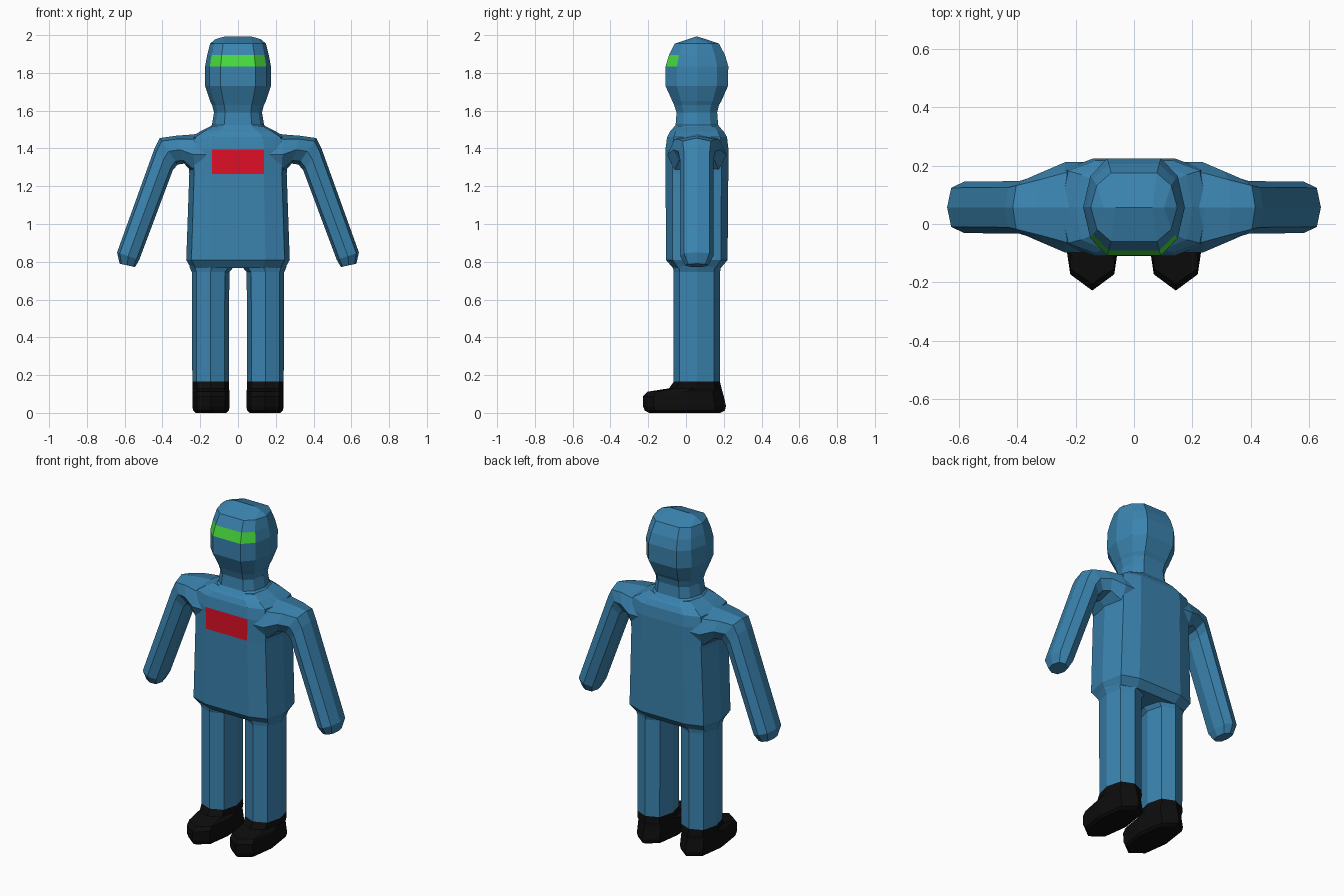
import bpy, bmesh

if "Cube" in bpy.data.objects:
    bpy.data.objects.remove(bpy.data.objects["Cube"])

CY = 0.057  # depth centre of the body


def material(name, rgb):
    m = bpy.data.materials.new(name)
    m.diffuse_color = (*rgb, 1)
    m.use_nodes = True
    m.node_tree.nodes["Principled BSDF"].inputs["Base Color"].default_value = m.diffuse_color
    return m


BLUE = material("blue suit", (0.043, 0.228, 0.43))
GREEN = material("green visor", (0.062, 0.70, 0.045))
RED = material("red chest panel", (0.74, 0.005, 0.02))
BLACK = material("black boots", (0.004, 0.004, 0.004))


def loft(name, rings, mats, accent=None, cap_top=True):
    """Skin a list of rings; accent(row, column) picks faces for the second material."""
    bm = bmesh.new()
    vs = [[bm.verts.new(p) for p in r] for r in rings]
    n = len(rings[0])
    for i in range(len(vs) - 1):
        for j in range(n):
            k = (j + 1) % n
            f = bm.faces.new((vs[i][j], vs[i][k], vs[i + 1][k], vs[i + 1][j]))
            if accent and accent(i, j):
                f.material_index = 1
    bm.faces.new(vs[0])
    if cap_top:
        bm.faces.new(vs[-1])
    bmesh.ops.remove_doubles(bm, verts=bm.verts, dist=1e-4)
    bmesh.ops.recalc_face_normals(bm, faces=bm.faces)
    me = bpy.data.meshes.new(name)
    bm.to_mesh(me)
    bm.free()
    for m in mats:
        me.materials.append(m)
    ob = bpy.data.objects.new(name, me)
    bpy.context.collection.objects.link(ob)
    return ob


def ring10(z, hx, y0, y1, corner=(0.86, 0.18), drop=0.0):
    """Ten-sided section with a flat front and back; column 0 is the front."""
    c, d = corner[0], (y1 - y0) * corner[1]
    half = [(0.53, y0), (c, y0 + d), (1, (y0 + y1) / 2), (c, y1 - d), (0.53, y1)]
    pts = [(-0.53, y0)] + half + [(-x, y) for x, y in half[:0:-1]]
    return [(x * hx, y, z - drop * x * x) for x, y in pts]


OCT = [(0, -1), (0.76, -0.74), (1, 0), (0.76, 0.74),
       (0, 1), (-0.76, 0.74), (-1, 0), (-0.76, -0.74)]


def ring8(z, cx, hx, y0, y1):
    return [(cx + hx * u, (y0 + y1) / 2 + (y1 - y0) / 2 * v, z) for u, v in OCT]


def arm_section(top, bottom, hy):
    """Eight-sided section between an outer and an inner point in the x-z plane."""
    pts = []
    for u, v in OCT:
        t = (1 + v * (1 if abs(v) != 0.74 else 1.03)) / 2
        pts.append((top[0] + (bottom[0] - top[0]) * t, CY + u * hy,
                    top[1] + (bottom[1] - top[1]) * t))
    return pts


# head and neck, with the visor band on the front three columns
head = [(1.50, 0.165, -0.075, 0.19), (1.525, 0.138, -0.055, 0.17),
        (1.59, 0.127, -0.05, 0.165), (1.63, 0.137, -0.063, 0.175),
        (1.65, 0.147, -0.072, 0.187), (1.73, 0.174, -0.108, 0.222),
        (1.835, 0.174, -0.108, 0.224), (1.895, 0.163, -0.09, 0.206),
        (1.955, 0.148, -0.06, 0.175)]
rings = [ring10(*r) for r in head] + [ring10(2.0, 0.12, CY, CY, drop=0.022)]
loft("head", rings, [BLUE, GREEN], lambda i, j: i == 6 and j in (9, 0, 1), cap_top=False)

# torso, with the chest panel on the front column
torso = [(0.768, 0.25, -0.07, 0.185), (0.81, 0.274, -0.106, 0.22),
         (1.265, 0.258, -0.108, 0.224), (1.395, 0.262, -0.109, 0.225),
         (1.46, 0.25, -0.10, 0.217), (1.49, 0.20, -0.085, 0.20),
         (1.515, 0.15, -0.06, 0.175)]
rings = [ring10(*r, corner=(0.9, 0.11)) for r in torso]
loft("torso", rings, [BLUE, RED], lambda i, j: i == 2 and j == 0)

# shoulder and arm as one loft: outer point, inner point, half depth
arm = [((0.10, 1.495), (0.12, 1.24), 0.155), ((0.24, 1.474), (0.23, 1.26), 0.155),
       ((0.33, 1.467), (0.285, 1.32), 0.124), ((0.415, 1.455), (0.32, 1.315), 0.098),
       ((0.442, 1.40), (0.345, 1.285), 0.09), ((0.64, 0.85), (0.523, 0.81), 0.088),
       ((0.627, 0.79), (0.545, 0.772), 0.06)]
# leg: height, centre x, half width, front, back
leg = [(0.165, 0.145, 0.097, -0.065, 0.18), (0.745, 0.145, 0.099, -0.065, 0.18),
       (0.772, 0.14, 0.117, -0.07, 0.185), (0.80, 0.135, 0.125, -0.07, 0.185)]
boot = [(0.0, 0.143, 0.08, -0.195, 0.18), (0.012, 0.143, 0.094, -0.218, 0.205),
        (0.035, 0.143, 0.099, -0.228, 0.212), (0.088, 0.143, 0.099, -0.228, 0.20),
        (0.112, 0.143, 0.098, -0.205, 0.193), (0.13, 0.144, 0.096, -0.09, 0.188),
        (0.165, 0.145, 0.097, -0.065, 0.18)]

for side, s in (("left", 1), ("right", -1)):
    def flip(rings):
        return [[(s * x, y, z) for x, y, z in r] for r in rings]
    loft(side + "_arm", flip([arm_section(*a) for a in arm]), [BLUE])
    loft(side + "_leg", flip([ring8(*r) for r in leg]), [BLUE])
    loft(side + "_boot", flip([ring8(*r) for r in boot]), [BLACK])
